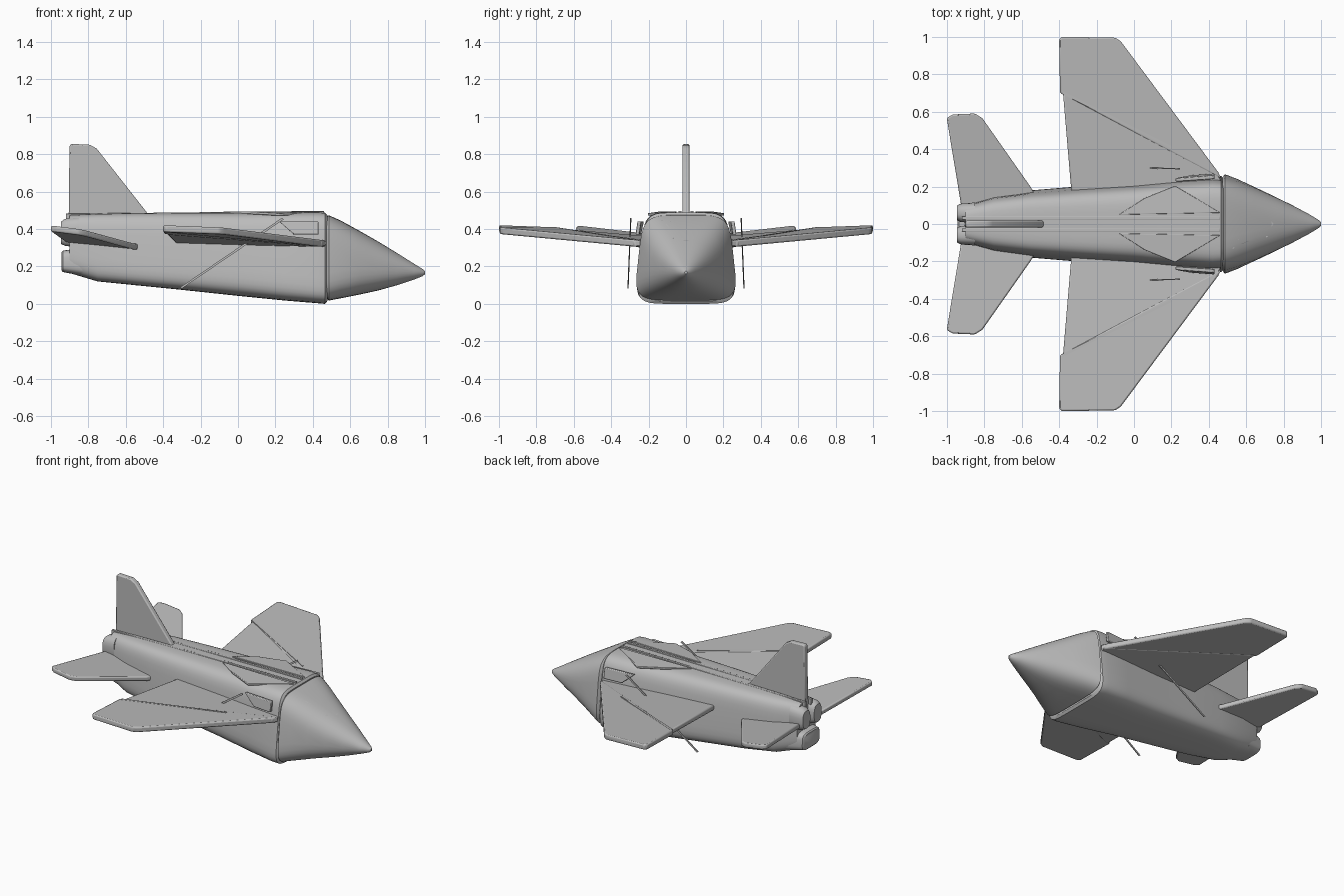
import bpy, bmesh, math
from mathutils import Vector
from mathutils.bvhtree import BVHTree

grey = bpy.data.materials.new("plain grey")
grey.diffuse_color = (0.5, 0.5, 0.5, 1)


def finish(name, bm, mirror=False, bevel=0.0, angle=35):
    bmesh.ops.recalc_face_normals(bm, faces=bm.faces[:])
    me = bpy.data.meshes.new(name)
    bm.to_mesh(me)
    bm.free()
    ob = bpy.data.objects.new(name, me)
    bpy.context.collection.objects.link(ob)
    me.materials.append(grey)
    if bevel:
        m = ob.modifiers.new("soft edge", 'BEVEL')
        m.width, m.segments = bevel, 2
        m.limit_method = 'ANGLE'
    if mirror:
        m = ob.modifiers.new("mirror", 'MIRROR')
        m.use_axis = (False, True, False)
    bpy.ops.object.select_all(action='DESELECT')
    ob.select_set(True)
    bpy.context.view_layer.objects.active = ob
    bpy.ops.object.shade_smooth_by_angle(angle=math.radians(angle))
    return ob


def loft(stations, n=40, cy=0.0):
    """Rounded-box rings along x: (x, bottom, top, half width, squareness, top taper)."""
    bm = bmesh.new()
    rings = []
    for x, zb, zt, w, p, taper in stations:
        ring = []
        for i in range(n):
            a = 2 * math.pi * (i + 0.5) / n
            c, s = math.cos(a), math.sin(a)
            u = math.copysign(abs(c) ** (2 / p), c)
            v = math.copysign(abs(s) ** (2 / p), s)
            k = 1 - (1 - taper) * (v + 1) / 2
            ring.append(bm.verts.new((x, cy + u * w * k, (zb + zt) / 2 + v * (zt - zb) / 2)))
        rings.append(ring)
    for a, b in zip(rings, rings[1:]):
        for i in range(n):
            j = (i + 1) % n
            bm.faces.new((a[i], a[j], b[j], b[i]))
    bm.faces.new(rings[0])
    bm.faces.new(rings[-1])
    return bm


def slab(name, pts, offset, mirror=False, bevel=0.008):
    """Plate following an outline, thickened both ways by the offset vector."""
    bm = bmesh.new()
    o = Vector(offset)
    up = [bm.verts.new(Vector(p) + o) for p in pts]
    dn = [bm.verts.new(Vector(p) - o) for p in pts]
    bm.faces.new(up)
    bm.faces.new(dn[::-1])
    for i in range(len(pts)):
        j = (i + 1) % len(pts)
        bm.faces.new((up[i], dn[i], dn[j], up[j]))
    return finish(name, bm, mirror, bevel)


# fuselage, narrowing to the tail
finish("fuselage", loft([
    (-0.90, 0.165, 0.475, 0.105, 4, 0.9),
    (-0.75, 0.12, 0.482, 0.155, 4.5, 0.85),
    (-0.55, 0.10, 0.485, 0.19, 5, 0.8),
    (-0.30, 0.075, 0.487, 0.212, 5, 0.8),
    (0.00, 0.043, 0.488, 0.235, 5, 0.8),
    (0.25, 0.018, 0.49, 0.262, 5.5, 0.8),
    (0.42, 0.004, 0.49, 0.275, 6, 0.8),
    (0.465, 0.0, 0.488, 0.27, 6, 0.8),
    (0.477, 0.015, 0.475, 0.255, 6, 0.8)]))

# nose cone, drooping to a point
nose_bm = loft([
    (0.472, 0.03, 0.465, 0.262, 5, 0.82),
    (0.485, 0.018, 0.474, 0.28, 5, 0.82),
    (0.55, 0.03, 0.445, 0.255, 4, 0.84),
    (0.65, 0.05, 0.39, 0.205, 3.1, 0.88),
    (0.75, 0.072, 0.333, 0.153, 2.6, 0.92),
    (0.85, 0.10, 0.272, 0.10, 2.3, 0.96),
    (0.94, 0.13, 0.215, 0.05, 2, 1),
    (0.985, 0.148, 0.187, 0.022, 2, 1),
    (1.0, 0.16, 0.175, 0.007, 2, 1)])
skin = BVHTree.FromBMesh(nose_bm)
finish("nose_cone", nose_bm)


# face details lie on the nose as thin plates
def on_nose(x, y, lift):
    hit = skin.ray_cast(Vector((x, y, 1)), Vector((0, 0, -1)))
    return hit[0] + hit[1] * math.copysign(lift, hit[1].z)


def decal(name, outline, mirror=False):
    bm = bmesh.new()
    up = [bm.verts.new(on_nose(x, y, 0.006)) for x, y in outline]
    dn = [bm.verts.new(on_nose(x, y, -0.003)) for x, y in outline]
    bm.faces.new(up)
    bm.faces.new(dn)
    for i in range(len(up)):
        j = (i + 1) % len(up)
        bm.faces.new((up[i], dn[i], dn[j], up[j]))
    return finish(name, bm, mirror)


decal("eye", [(0.555, 0.15), (0.575, 0.105), (0.61, 0.09), (0.635, 0.12), (0.63, 0.145), (0.59, 0.165)], True)
decal("eyebrow", [(0.535, 0.13), (0.545, 0.10), (0.56, 0.08), (0.552, 0.08), (0.537, 0.10), (0.527, 0.13)], True)
arc = [math.radians(-65 + 13 * i) for i in range(11)]
decal("smile", [(0.68 + 0.065 * math.cos(a), 0.08 * math.sin(a)) for a in arc]
      + [(0.68 + 0.056 * math.cos(a), 0.072 * math.sin(a)) for a in arc[::-1]])

# main wings: swept outer panel and inner panel by the body
slab("wing_outer_panel", [(0.47, 0.24, 0.322), (0.44, 0.29, 0.325), (-0.07, 0.975, 0.388), (-0.10, 0.995, 0.392),
                          (-0.385, 1.0, 0.402), (-0.40, 0.985, 0.402), (-0.395, 0.70, 0.392)],
     (0, 0, 0.018), True)
slab("wing_inner_panel", [(0.47, 0.20, 0.322), (0.45, 0.28, 0.322), (-0.38, 0.71, 0.388), (-0.33, 0.12, 0.338)],
     (0, 0, 0.017), True)
slab("wing_seam", [(0.20, 0.415, 0.362), (-0.38, 0.71, 0.406), (-0.385, 0.695, 0.406), (0.20, 0.405, 0.362)],
     (0, 0, 0.004), True, 0)

# tailplanes
slab("tailplane", [(-0.52, 0.14, 0.303), (-0.55, 0.195, 0.306), (-0.81, 0.565, 0.376), (-0.85, 0.59, 0.385),
                   (-0.97, 0.585, 0.40), (-1.0, 0.565, 0.402), (-0.92, 0.08, 0.345)],
     (0, 0, 0.016), True)

# upright fin
slab("tail_fin", [(-0.905, 0, 0.40), (-0.90, 0, 0.845), (-0.89, 0, 0.855), (-0.79, 0, 0.85), (-0.755, 0, 0.83),
                  (-0.48, 0, 0.48), (-0.45, 0, 0.43)], (0, 0.018, 0))

# twin rails along the spine
slab("spine_rail", [(-0.92, 0.032, 0.44), (-0.92, 0.032, 0.482), (0.46, 0.032, 0.497), (0.46, 0.032, 0.44)],
     (0, 0.009, 0), True, 0.003)

# raised shoulder panels above the wing roots
slab("shoulder_panel", [(0.46, 0.06, 0.488), (0.22, 0.205, 0.478), (0.06, 0.14, 0.488), (-0.08, 0.05, 0.488)],
     (0, 0, 0.007), True, 0.003)
slab("cheek_ridge", [(0.22, 0.235, 0.44), (0.43, 0.25, 0.44), (0.43, 0.26, 0.37), (0.30, 0.25, 0.37)],
     (0, 0.01, 0), True, 0.004)

# slim diagonal struts beside the body
slab("side_strut", [(-0.31, 0.31, 0.088), (-0.30, 0.31, 0.082), (0.245, 0.295, 0.452), (0.235, 0.295, 0.46)],
     (0, 0.003, 0), True, 0)

# exhausts: two round upper nozzles over a flat lower duct
finish("exhaust_nozzle", loft([(-0.85, 0.30, 0.465, 0.055, 2.6, 1), (-0.925, 0.31, 0.455, 0.05, 2.6, 1),
                               (-0.945, 0.32, 0.44, 0.04, 2.6, 1)], 20, 0.06), True)
finish("lower_duct", loft([(-0.83, 0.15, 0.30, 0.12, 4, 0.95), (-0.935, 0.17, 0.285, 0.095, 4, 0.95),
                           (-0.942, 0.178, 0.277, 0.085, 4, 0.95)], 24))
